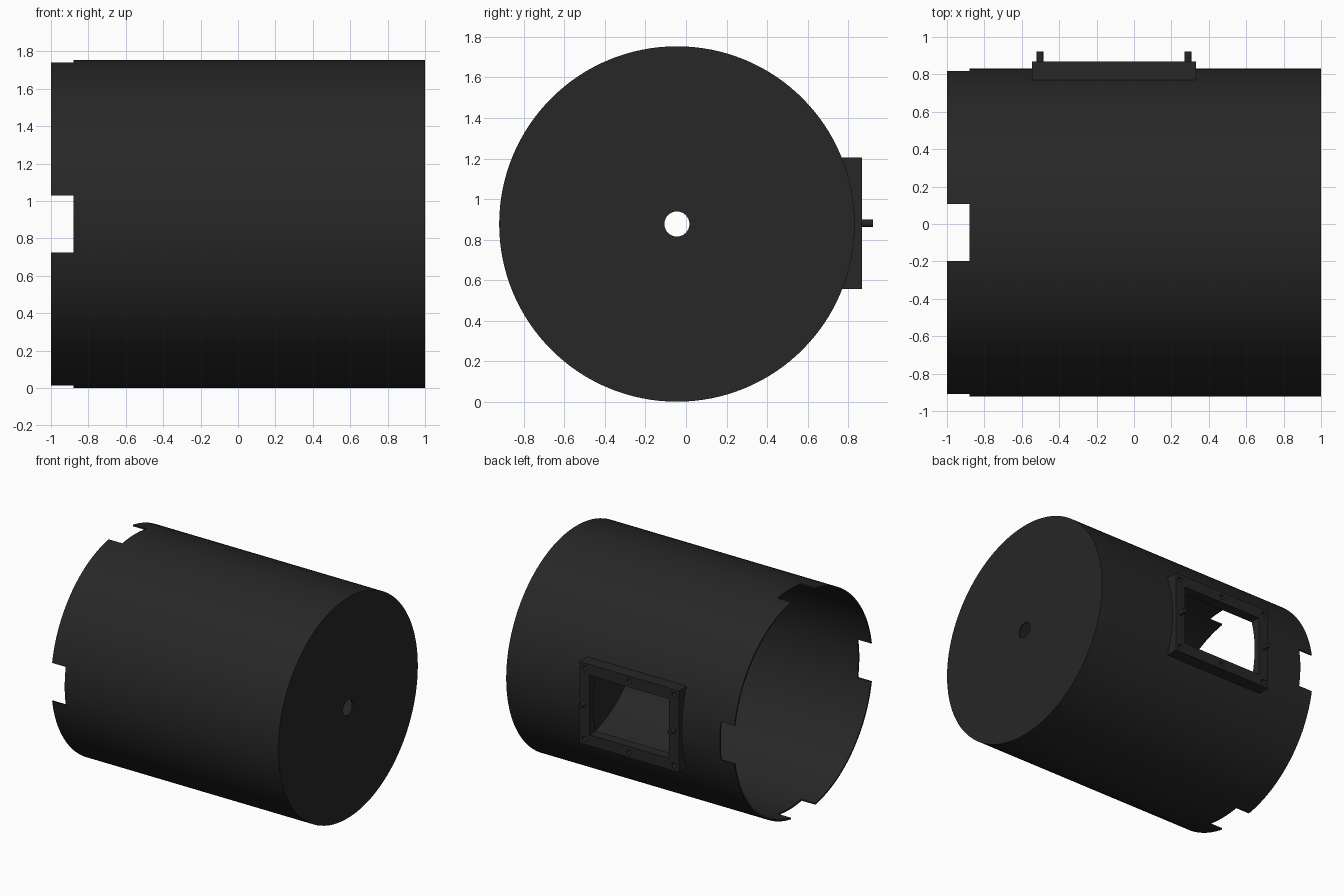
import bpy, math
from mathutils import Matrix

if "Cube" in bpy.data.objects:
    bpy.data.objects.remove(bpy.data.objects["Cube"])

CY, CZ, R = -0.045, 0.877, 0.877      # drum axis and radius
WALL = 0.012
FX, FW, FH = -0.107, 0.875, 0.648     # window frame centre, width, height
BORDER, FACE_Y = 0.088, 0.868

black = bpy.data.materials.new("matte black")
black.diffuse_color = (0.02, 0.02, 0.02, 1)
black.use_nodes = True
black.node_tree.nodes["Principled BSDF"].inputs["Base Color"].default_value = black.diffuse_color


def cylinder(name, r, length, loc, axis, sides):
    rot = (0, math.pi / 2, 0) if axis == 'X' else (math.pi / 2, 0, 0)
    bpy.ops.mesh.primitive_cylinder_add(vertices=sides, radius=r, depth=length,
                                        location=loc, rotation=rot)
    return finish(name)


def box(name, size, loc):
    bpy.ops.mesh.primitive_cube_add(size=1, location=loc)
    bpy.context.object.data.transform(Matrix.Diagonal((*size, 1)))
    return finish(name)


def finish(name):
    ob = bpy.context.object
    ob.name = name
    ob.data.materials.append(black)
    return ob


def cut(target, cutters):
    # subtract every cutter, then discard it
    for c in cutters:
        c.hide_render = True
        m = target.modifiers.new("cut", 'BOOLEAN')
        m.operation, m.solver, m.object = 'DIFFERENCE', 'EXACT', c
        bpy.context.view_layer.objects.active = target
        bpy.ops.object.modifier_apply(modifier=m.name)
        bpy.data.objects.remove(c)


def smooth(ob):
    bpy.ops.object.select_all(action='DESELECT')
    ob.select_set(True)
    bpy.context.view_layer.objects.active = ob
    bpy.ops.object.shade_smooth_by_angle(angle=math.radians(30))


# Drum: thin wall, closed on the right, open on the left
drum = cylinder("drum_shell", R, 2, (0, CY, CZ), 'X', 128)
cut(drum, [
    cylinder("bore", R - WALL, 2, (-WALL, CY, CZ), 'X', 128),
    cylinder("axle_hole", 0.062, 0.3, (1, CY, CZ), 'X', 32),
    box("notch_sides", (0.24, 2.2, 0.304), (-1, CY, CZ)),
    box("notch_top_bottom", (0.24, 0.304, 2.2), (-1, CY, CZ)),
    box("window", (FW - 2 * BORDER, 0.8, FH - 2 * BORDER), (FX, 0.8, CZ + 0.003)),
])
smooth(drum)

# Window frame: flat outside, following the drum wall inside
frame = box("window_frame", (FW, 0.2, FH), (FX, FACE_Y - 0.1, CZ + 0.003))
dx, dz = FW / 2 - 0.042, FH / 2 - 0.042
holes = [cylinder("screw_hole", 0.02, 0.12, (FX + sx * dx, FACE_Y, CZ + 0.003 + sz * dz), 'Y', 16)
         for sx in (-1, 0, 1) for sz in (-1, 1)]
cut(frame, [
    box("opening", (FW - 2 * BORDER, 0.8, FH - 2 * BORDER), (FX, 0.8, CZ + 0.003)),
    cylinder("drum_curve", R - WALL / 2, 2.4, (0, CY, CZ), 'X', 128),
] + holes)
smooth(frame)

# Locating pegs at the middle of the frame's short sides
for side, s in (("left", -1), ("right", 1)):
    smooth(cylinder("peg_" + side, 0.019, 0.084, (FX + s * 0.395, 0.88, CZ + 0.003), 'Y', 16))
